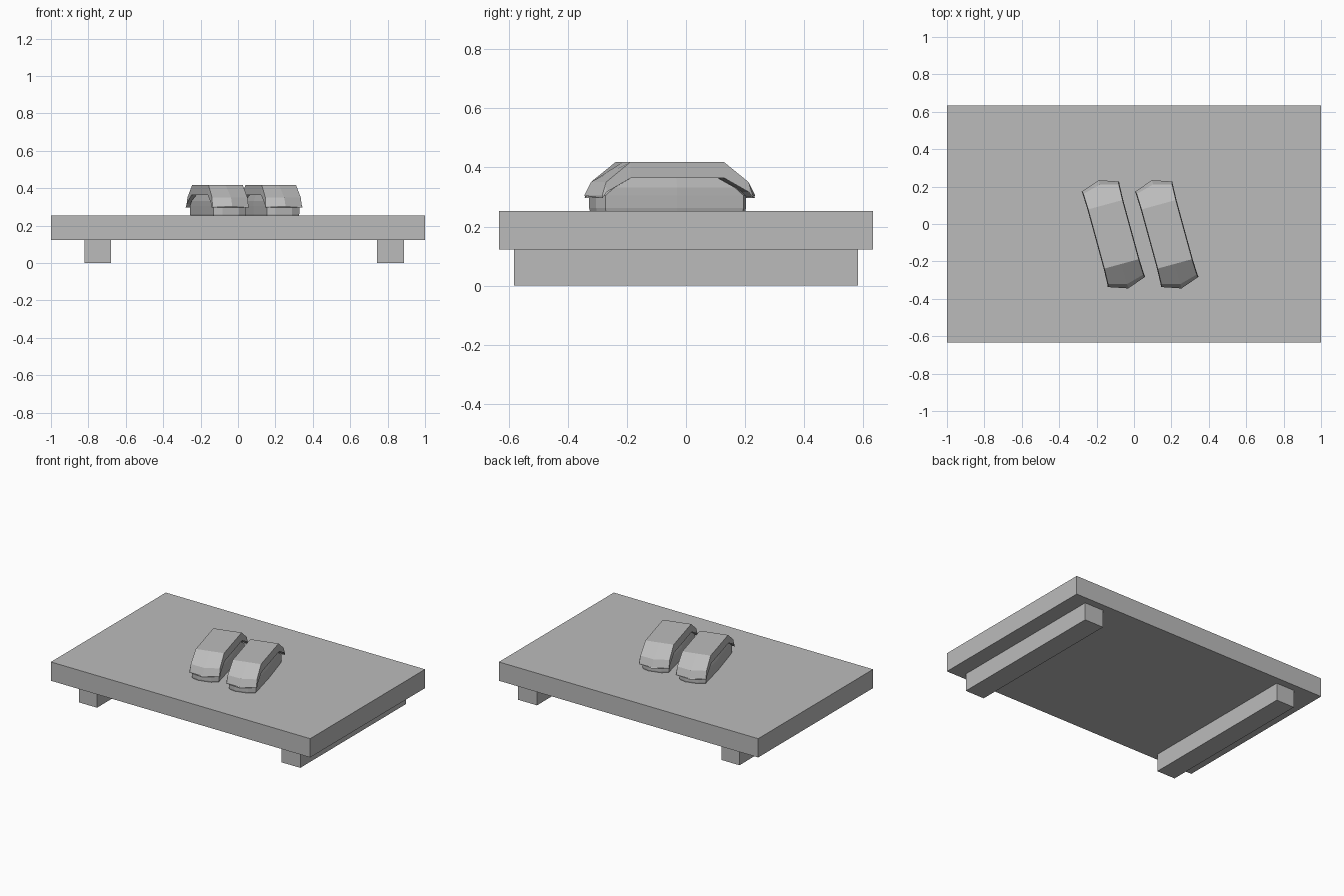
import bpy
import bmesh
import math

cube = bpy.data.objects.get("Cube")
if cube:
    bpy.data.objects.remove(cube, do_unlink=True)

grey = bpy.data.materials.new("plain grey")
grey.use_nodes = True
colour = (0.5, 0.5, 0.5, 1)
grey.diffuse_color = colour
grey.node_tree.nodes["Principled BSDF"].inputs["Base Color"].default_value = colour


def finish(name, bm):
    bmesh.ops.recalc_face_normals(bm, faces=bm.faces)
    mesh = bpy.data.meshes.new(name)
    bm.to_mesh(mesh)
    bm.free()
    mesh.materials.append(grey)
    obj = bpy.data.objects.new(name, mesh)
    bpy.context.collection.objects.link(obj)
    return obj


def box(name, x0, x1, y0, y1, z0, z1):
    bm = bmesh.new()
    bmesh.ops.create_cube(bm, size=1)
    for v in bm.verts:
        v.co.x = (x0 + x1) / 2 + v.co.x * (x1 - x0)
        v.co.y = (y0 + y1) / 2 + v.co.y * (y1 - y0)
        v.co.z = (z0 + z1) / 2 + v.co.z * (z1 - z0)
    return finish(name, bm)


def loft(name, rings):
    """Skin a list of equal-length vertex rings and cap both ends."""
    bm = bmesh.new()
    rows = [[bm.verts.new(p) for p in ring] for ring in rings]
    n = len(rows[0])
    for a, b in zip(rows, rows[1:]):
        for i in range(n):
            j = (i + 1) % n
            bm.faces.new((a[i], a[j], b[j], b[i]))
    bm.faces.new(rows[0])
    bm.faces.new(rows[-1])
    return finish(name, bm)


def rice(name):
    # Footprint: long block with clipped corners and slightly bowed sides
    half = [(0.09, -0.25), (0.095, 0), (0.088, 0.235), (0.045, 0.255)]
    outline = half + [(-x, -y) for x, y in half]
    outline = [(0.045, -0.27)] + half + [(-0.045, 0.255), (-0.088, 0.235),
                                         (-0.095, 0), (-0.09, -0.25), (-0.045, -0.27)]
    # Height, width scale and length scale of each layer
    layers = [(0.25, 0.97, 0.99), (0.262, 1, 1), (0.305, 1, 1),
              (0.332, 0.99, 0.87), (0.368, 0.85, 0.6)]
    return loft(name, [[(x * sx, y * sy, z) for x, y in outline]
                       for z, sx, sy in layers])


def topping(name):
    # Draped slab: length, centre bulge, half width, top and underside
    half = [(0.264, 0.036, 0.1, 0.305, 0.296),
            (0.25, 0.026, 0.098, 0.35, 0.316),
            (0.164, 0, 0.095, 0.418, 0.364)]
    rings = []
    for side, stations in ((-1, half), (1, half[::-1])):
        for y, bulge, w, top, low in stations:
            end, mid = side * y, side * (y + bulge)
            rings.append([(-w, end, top), (0, mid, top), (w, end, top),
                          (w * 1.04, end, low), (0, mid, low), (-w * 1.04, end, low)])
    return loft(name, rings)


# Serving board with two runner feet
box("board", -1, 1, -0.633, 0.633, 0.122, 0.253)
box("right_foot", -0.82, -0.68, -0.582, 0.582, 0, 0.122)
box("left_foot", 0.742, 0.888, -0.582, 0.582, 0, 0.122)

# Two pieces laid at a slant
for label, x in (("right", -0.11), ("left", 0.175)):
    for obj in (rice(label + "_rice"), topping(label + "_topping")):
        obj.location = (x, -0.055, 0)
        obj.rotation_euler.z = math.radians(15.3)
